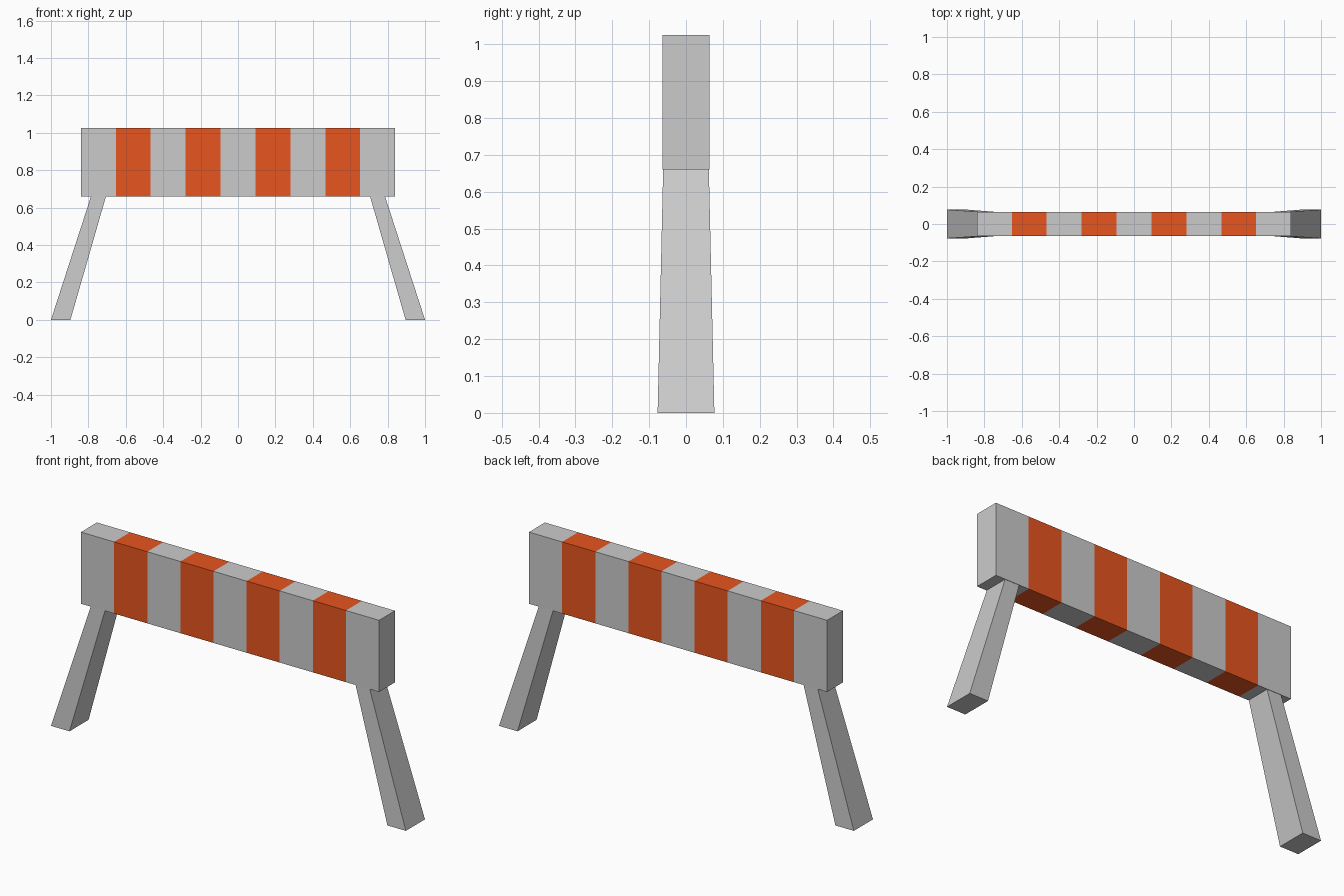
import bpy
import bmesh

if "Cube" in bpy.data.objects:
    bpy.data.objects.remove(bpy.data.objects["Cube"])

STRIPES = 9
HALF_LEN, HALF_DEPTH = 0.84, 0.064
BOARD_BOTTOM, BOARD_TOP = 0.66, 1.025


def make_object(name, bm):
    bmesh.ops.recalc_face_normals(bm, faces=bm.faces)
    mesh = bpy.data.meshes.new(name)
    bm.to_mesh(mesh)
    bm.free()
    obj = bpy.data.objects.new(name, mesh)
    bpy.context.collection.objects.link(obj)
    return obj


# Striped board: a box sliced into equal bands, every second band orange
grey = bpy.data.materials.new("grey")
orange = bpy.data.materials.new("orange")
orange.diffuse_color = (0.8, 0.09, 0.014, 1)
orange.use_nodes = True
orange.node_tree.nodes["Principled BSDF"].inputs["Base Color"].default_value = orange.diffuse_color

bm = bmesh.new()
bmesh.ops.create_cube(bm, size=1)
for v in bm.verts:
    v.co.x *= 2 * HALF_LEN
    v.co.y *= 2 * HALF_DEPTH
    v.co.z = BOARD_TOP if v.co.z > 0 else BOARD_BOTTOM
band = 2 * HALF_LEN / STRIPES
for i in range(1, STRIPES):
    bmesh.ops.bisect_plane(bm, geom=bm.verts[:] + bm.edges[:] + bm.faces[:],
                           plane_co=(-HALF_LEN + i * band, 0, 0), plane_no=(1, 0, 0))
for f in bm.faces:
    index = int((f.calc_center_median().x + HALF_LEN) / band)
    f.material_index = 1 if index % 2 and index < STRIPES else 0
# Keep the grey end caps grey
for f in bm.faces:
    if abs(f.calc_center_median().x) > HALF_LEN - 0.001:
        f.material_index = 0
board = make_object("striped_board", bm)
board.data.materials.append(grey)
board.data.materials.append(orange)


# Splayed legs that taper towards the board
def make_leg(name, side):
    bm = bmesh.new()
    bmesh.ops.create_cube(bm, size=1)
    for v in bm.verts:
        outer, top = v.co.x > 0, v.co.z > 0
        if top:
            x, y, z = (0.786 if outer else 0.706), 0.062, BOARD_BOTTOM
        else:
            x, y, z = (1.0 if outer else 0.896), 0.077, 0
        v.co = (side * x, y if v.co.y > 0 else -y, z)
    return make_object(name, bm)


make_leg("left_leg", -1)
make_leg("right_leg", 1)
